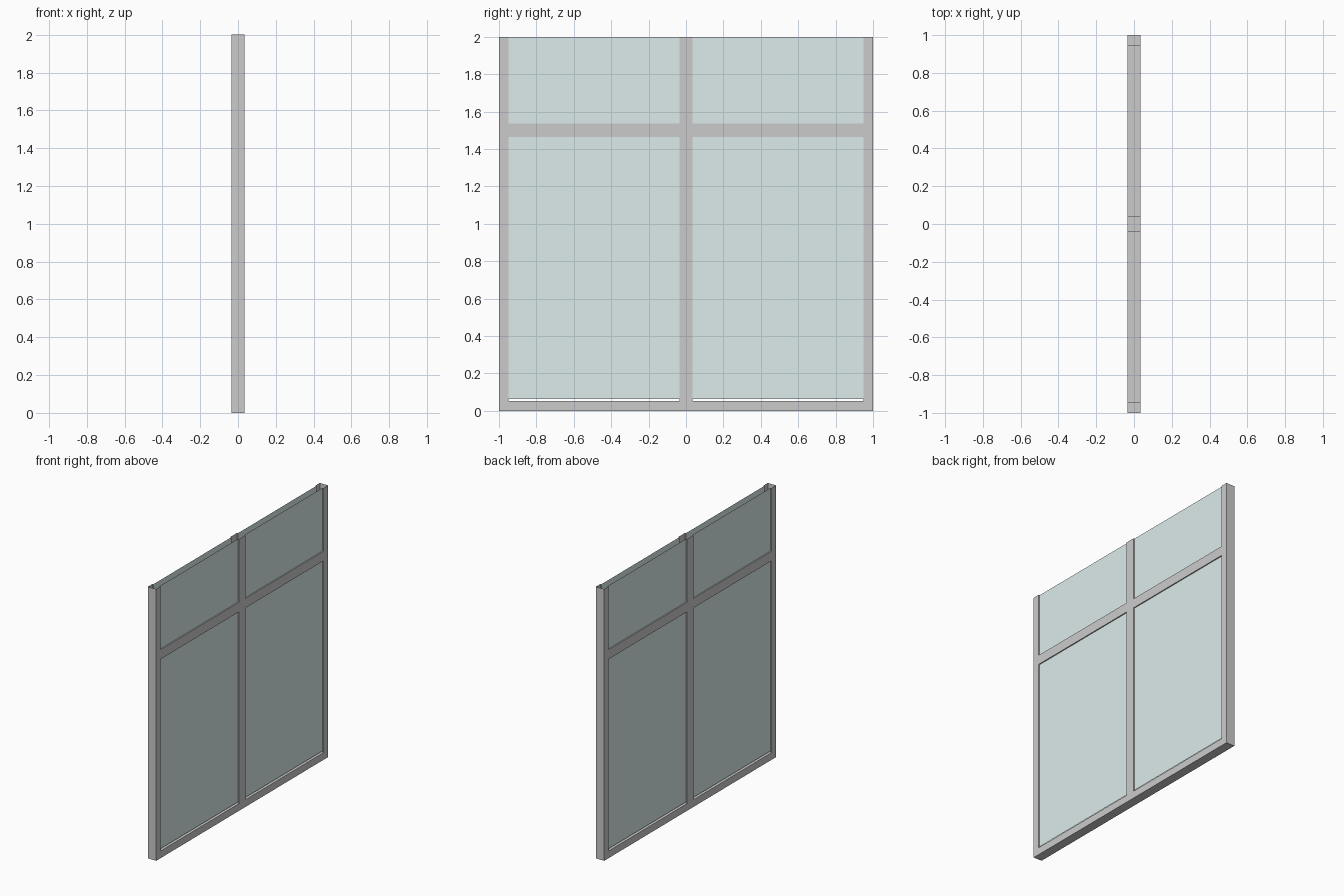
import bpy, bmesh

if "Cube" in bpy.data.objects:
    bpy.data.objects.remove(bpy.data.objects["Cube"])

HALF, DEPTH, PANE_X = 1.0, 0.034, 0.026   # half width, half depth, pane offset
JAMB, MULL = 0.948, 0.036                 # inner faces of side posts, half centre post
SILL, T0, T1, TOP = 0.053, 1.465, 1.535, 2.0

glass = bpy.data.materials.new("glass")
glass.diffuse_color = (0.72, 0.84, 0.83, 1)
glass.use_nodes = True
glass.node_tree.nodes["Principled BSDF"].inputs["Base Color"].default_value = glass.diffuse_color


def make(name, bm, mat=None):
    me = bpy.data.meshes.new(name)
    bm.to_mesh(me)
    bm.free()
    ob = bpy.data.objects.new(name, me)
    bpy.context.collection.objects.link(ob)
    if mat:
        me.materials.append(mat)
    return ob


def sheet(name, profile, z0, z1, mat=None):
    """Extrude an open plan profile straight up as a thin sheet."""
    bm = bmesh.new()
    lo = [bm.verts.new((x, y, z0)) for x, y in profile]
    hi = [bm.verts.new((x, y, z1)) for x, y in profile]
    for i in range(len(lo) - 1):
        bm.faces.new((lo[i], lo[i + 1], hi[i + 1], hi[i]))
    return make(name, bm, mat)


def rail(name, y0, y1, z0, z1):
    bm = bmesh.new()
    bmesh.ops.create_cube(bm, size=1)
    for v in bm.verts:
        v.co = (v.co.x * 2 * DEPTH, (y0 + y1) / 2 + v.co.y * (y1 - y0),
                (z0 + z1) / 2 + v.co.z * (z1 - z0))
    return make(name, bm)


# bottom rail across the full width
rail("bottom_rail", -HALF, HALF, 0, SILL)

for s, side in ((-1, "left"), (1, "right")):
    # side post: channel open towards the glazing cavity
    prof = [(PANE_X, JAMB), (DEPTH, JAMB), (DEPTH, HALF),
            (-DEPTH, HALF), (-DEPTH, JAMB), (-PANE_X, JAMB)]
    sheet(side + "_post", [(x * s, y * s) for x, y in prof], SILL, TOP)
    # transom half
    a, b = sorted((s * MULL, s * JAMB))
    rail(side + "_transom", a, b, T0, T1)

for s, face in ((-1, "inner"), (1, "outer")):
    # centre post: one shallow channel on each face
    prof = [(PANE_X, -MULL), (DEPTH, -MULL), (DEPTH, MULL), (PANE_X, MULL)]
    sheet(face + "_centre_post", [(x * s, y * s) for x, y in prof], SILL, TOP)
    # double glazing, open at the top with a slim gap over the bottom rail
    for t, side in ((-1, "left"), (1, "right")):
        line = [(s * PANE_X, t * MULL), (s * PANE_X, t * JAMB)]
        if s * t < 0:
            line.reverse()
        sheet(f"{face}_{side}_lower_pane", line, 0.063, T0, glass)
        sheet(f"{face}_{side}_upper_pane", line, T1, TOP, glass)
